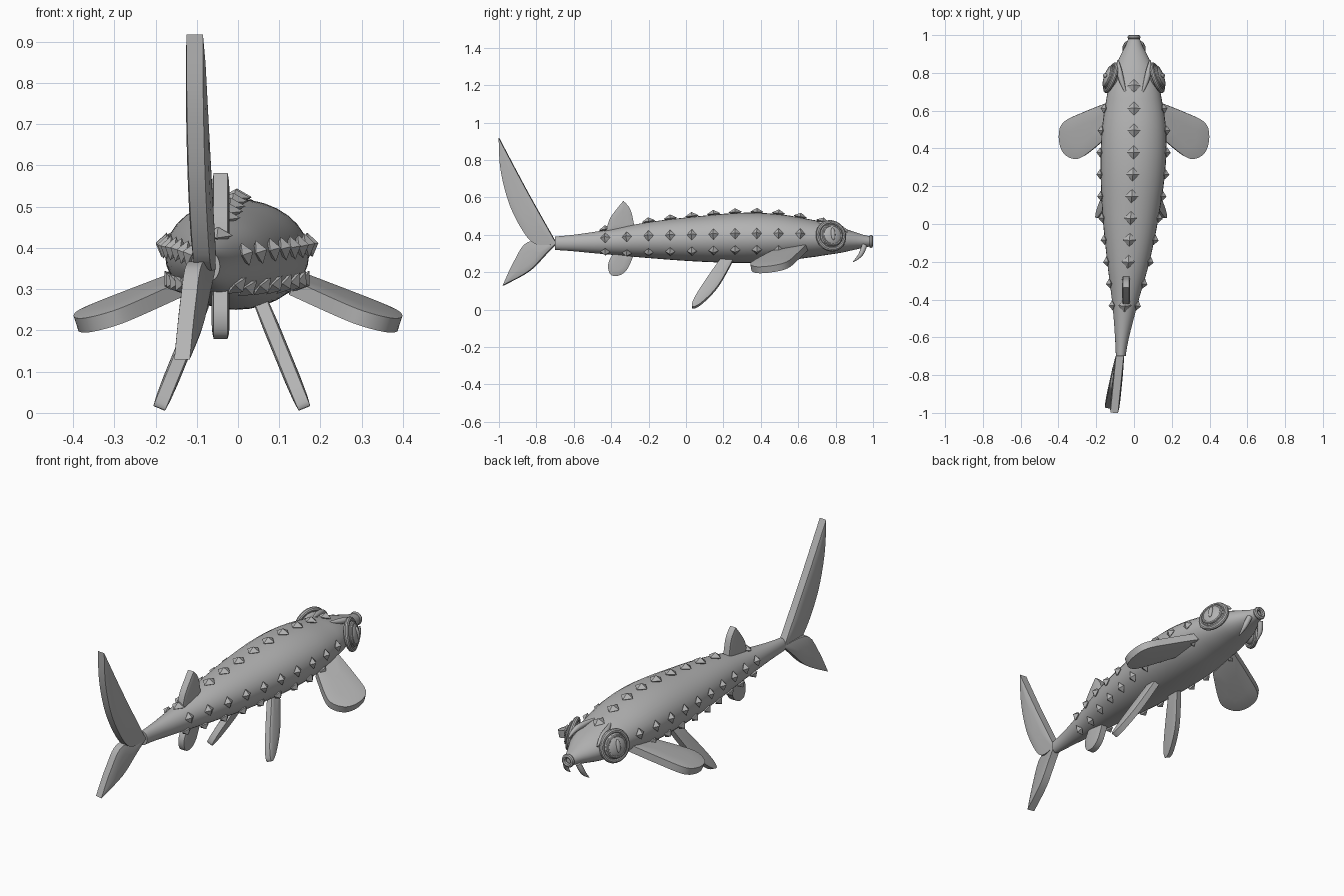
import bpy, bmesh, math
from mathutils import Vector, Matrix

if "Cube" in bpy.data.objects:
    bpy.data.objects.remove(bpy.data.objects["Cube"])

grey = bpy.data.materials.new("plain grey")
grey.diffuse_color = (0.45, 0.45, 0.45, 1)
grey.use_nodes = True
grey.node_tree.nodes["Principled BSDF"].inputs["Base Color"].default_value = grey.diffuse_color


def finish(ob, angle=35):
    ob.data.materials.append(grey)
    if ob.type == 'MESH':
        bpy.ops.object.select_all(action='DESELECT')
        ob.select_set(True)
        bpy.context.view_layer.objects.active = ob
        bpy.ops.object.shade_smooth_by_angle(angle=math.radians(angle))
    return ob


def mesh_object(name, bm, angle=35):
    bmesh.ops.recalc_face_normals(bm, faces=bm.faces)
    me = bpy.data.meshes.new(name)
    bm.to_mesh(me)
    bm.free()
    ob = bpy.data.objects.new(name, me)
    bpy.context.collection.objects.link(ob)
    return finish(ob, angle)


def spline(p0, p1, p2, p3, t):
    return [0.5 * (2 * b + (c - a) * t + (2 * a - 5 * b + 4 * c - d) * t * t
                   + (3 * b - a - 3 * c + d) * t ** 3) for a, b, c, d in zip(p0, p1, p2, p3)]


# Body stations: y, centre x, centre z, half width, half height
ST = [(-0.70, -.070, .355, .026, .036), (-0.45, -.050, .360, .062, .062),
      (-0.20, -.030, .372, .112, .096), (0.05, -.017, .378, .150, .120),
      (0.30, -.005, .384, .172, .134), (0.50, 0, .384, .170, .126),
      (0.70, 0, .380, .140, .096), (0.83, 0, .372, .102, .068),
      (0.92, 0, .367, .058, .043), (0.98, 0, .365, .031, .028)]


def station(y):
    i = max(j for j in range(len(ST) - 1) if ST[j][0] <= y or j == 0)
    t = (y - ST[i][0]) / (ST[i + 1][0] - ST[i][0])
    return spline(ST[max(i - 1, 0)][1:], ST[i][1:], ST[i + 1][1:], ST[min(i + 2, len(ST) - 1)][1:], t)


def surface(y, a):
    cx, cz, w, h = station(y)
    return Vector((cx + w * math.cos(a), y, cz + h * math.sin(a)))


# Body
bm = bmesh.new()
N, M = 32, 48
rings = [[bm.verts.new(surface(-0.7 + 1.68 * j / M, 2 * math.pi * i / N)) for i in range(N)]
         for j in range(M + 1)]
for r, s in zip(rings, rings[1:]):
    for i in range(N):
        bm.faces.new((r[i], r[(i + 1) % N], s[(i + 1) % N], s[i]))
bm.faces.new(rings[0])
bm.faces.new(rings[-1])
mesh_object("body", bm)


# Bony plates: stretched octahedra seated on the body surface
def add_plate(bm, y, a, half_len, half_wide):
    p = surface(y, a)
    across = surface(y, a + .01) - surface(y, a - .01)
    along = surface(y + .01, a) - surface(y - .01, a)
    across.normalize()
    along.normalize()
    n = along.cross(across).normalized()
    if n.dot(p - Vector((station(y)[0], y, station(y)[1]))) < 0:
        n = -n
    tip, base = bm.verts.new(p + n * .026), bm.verts.new(p - n * .015)
    q = [bm.verts.new(p + n * .005 + d) for d in
         (along * half_len, across * half_wide, -along * half_len, -across * half_wide)]
    for i in range(4):
        bm.faces.new((q[i], q[(i + 1) % 4], tip))
        bm.faces.new((q[(i + 1) % 4], q[i], base))


ROW = [.61 - .1156 * i for i in range(10)]
bm = bmesh.new()
for y in [.73] + [v for v in ROW if abs(v + .31) > .03]:
    add_plate(bm, y, math.pi / 2, .036, .036)
mesh_object("back_plates", bm, 20)
for row, offset in (("upper", .022), ("lower", -.062)):
    bm = bmesh.new()
    for y in ROW:
        h = station(y)[3]
        k = offset if row == "upper" else max(offset, -.75 * h)
        a = math.asin(k / h)
        add_plate(bm, y, a, .027, .03)
        add_plate(bm, y, math.pi - a, .027, .03)
    mesh_object(row + "_side_plates", bm, 20)


# Fins: smoothed closed outline placed in space by a rule, thickened both ways
def fin(name, pts, place, normal, thick, sharp=()):
    n = len(pts)
    outline = []
    for i in range(n):
        a, b, c, d = (pts[(i + k) % n] for k in (-1, 0, 1, 2))
        if i in sharp:
            a = b
        if (i + 1) % n in sharp:
            d = c
        outline += [spline(a, b, c, d, t / 5) for t in range(5)]
    nv = Vector(normal).normalized()
    mid = [sum(p[k] for p in outline) / len(outline) for k in (0, 1)]
    bm = bmesh.new()
    sides = []
    for s in (1, -1):
        loops = []
        for f, bulge in ((1, .40), (.8, .48), (.45, .52)):
            loops.append([bm.verts.new(Vector(place(mid[0] + (u - mid[0]) * f, mid[1] + (v - mid[1]) * f))
                                       + nv * s * thick * bulge) for u, v in outline])
        for r, q in zip(loops, loops[1:]):
            for i in range(len(r)):
                j = (i + 1) % len(r)
                bm.faces.new((r[i], r[j], q[j], q[i]))
        bm.faces.new(loops[-1])
        sides.append(loops[0])
    r, q = sides
    for i in range(len(r)):
        j = (i + 1) % len(r)
        bm.faces.new((r[i], r[j], q[j], q[i]))
    return mesh_object(name, bm)


# Tail lobes, swinging gently to one side
fin("upper_tail_lobe", [(-.69, .35), (-.85, .635), (-1, .918), (-.99, .75), (-.945, .57), (-.87, .42), (-.80, .35)],
    lambda y, z: (-.075 + .10 * (y + .7), y, z), (1, -.1, 0), .05, (0, 2))
fin("lower_tail_lobe", [(-.69, .355), (-.84, .362), (-.914, .262), (-.976, .13), (-.84, .205), (-.75, .295)],
    lambda y, z: (-.075 + .22 * (y + .7), y, z), (1, -.22, 0), .048, (0, 3))
# Middle fins
fin("back_fin", [(-.43, .41), (-.405, .49), (-.335, .582), (-.295, .53), (-.27, .41)],
    lambda y, z: (-.042, y, z), (1, 0, 0), .042, (0, 2, 4))
fin("belly_fin", [(-.37, .33), (-.415, .25), (-.405, .19), (-.36, .182), (-.315, .215), (-.28, .29)],
    lambda y, z: (-.042, y, z), (1, 0, 0), .042, (0, 5))

# Paired fins, eyes, brows and whiskers
TUBES = (("whisker", [(.035, .955, .345, .014), (.045, .945, .315, .015),
                      (.052, .925, .28, .010), (.055, .893, .255, .002)]),
         ("brow", [(.085, .865, .415, .004), (.080, .83, .445, .013),
                   (.068, .76, .455, .017), (.042, .69, .468, .003)]))
for side, s in (("right", 1), ("left", -1)):
    fin(side + "_front_fin", [(.12, .65), (.26, .595), (.37, .54), (.393, .46), (.37, .38), (.31, .347),
                              (.25, .37), (.13, .47)],
        lambda x, y: (s * x, y, .305 - .32 * (x - .15) + .16 * (y - .52)),
        (s * .32, -.16, 1), .046, (0, 7))
    fin(side + "_rear_fin", [(.20, .29), (.115, .17), (.045, .06), (.034, .012), (.085, .035), (.175, .13), (.265, .29)],
        lambda y, z: (-.015 + s * (.07 + .41 * (.27 - z)), y, z), (1, 0, s * .41), .038, (0, 6))

    # Eye: flattened ball, two rings and a slit pupil
    n = Vector((s * .9, .33, .2)).normalized()
    up = (Vector((0, 0, 1)) - n * n.z).normalized()
    rot = Matrix((up.cross(n), up, n)).transposed().to_4x4()
    frame = Matrix.Translation((s * .122, .775, .395)) @ rot
    for name, r, t, lift in (("eye_outer_ring", .073, .013, 0), ("eye_inner_ring", .052, .009, .017)):
        bpy.ops.mesh.primitive_torus_add(major_radius=r, minor_radius=t, major_segments=32, minor_segments=10)
        ob = bpy.context.object
        ob.name = side + "_" + name
        ob.matrix_world = frame @ Matrix.Translation((0, 0, lift))
        finish(ob)
    for name, size, pos in (("eye_ball", (.066, .066, .036), (0, 0, 0)),
                            ("pupil", (.012, .034, .010), (0, .004, .034))):
        bpy.ops.mesh.primitive_uv_sphere_add(segments=24, ring_count=12, radius=1)
        ob = bpy.context.object
        ob.name = side + "_" + name
        ob.matrix_world = frame @ Matrix.Translation(pos) @ Matrix.Diagonal((*size, 1))
        finish(ob)

    for name, pts in TUBES:
        cu = bpy.data.curves.new(side + "_" + name, 'CURVE')
        cu.dimensions, cu.bevel_depth, cu.bevel_resolution = '3D', 1, 3
        cu.use_fill_caps = True
        sp = cu.splines.new('NURBS')
        sp.points.add(len(pts) - 1)
        for p, (x, y, z, r) in zip(sp.points, pts):
            p.co, p.radius = (s * x, y, z, 1), r
        sp.use_endpoint_u, sp.order_u = True, 3
        ob = bpy.data.objects.new(side + "_" + name, cu)
        bpy.context.collection.objects.link(ob)
        finish(ob)

# Snout mouth ring
bpy.ops.mesh.primitive_torus_add(major_radius=.024, minor_radius=.011, major_segments=24, minor_segments=8,
                                 location=(0, .989, .365), rotation=(math.pi / 2, 0, 0))
bpy.context.object.name = "mouth_ring"
finish(bpy.context.object)
